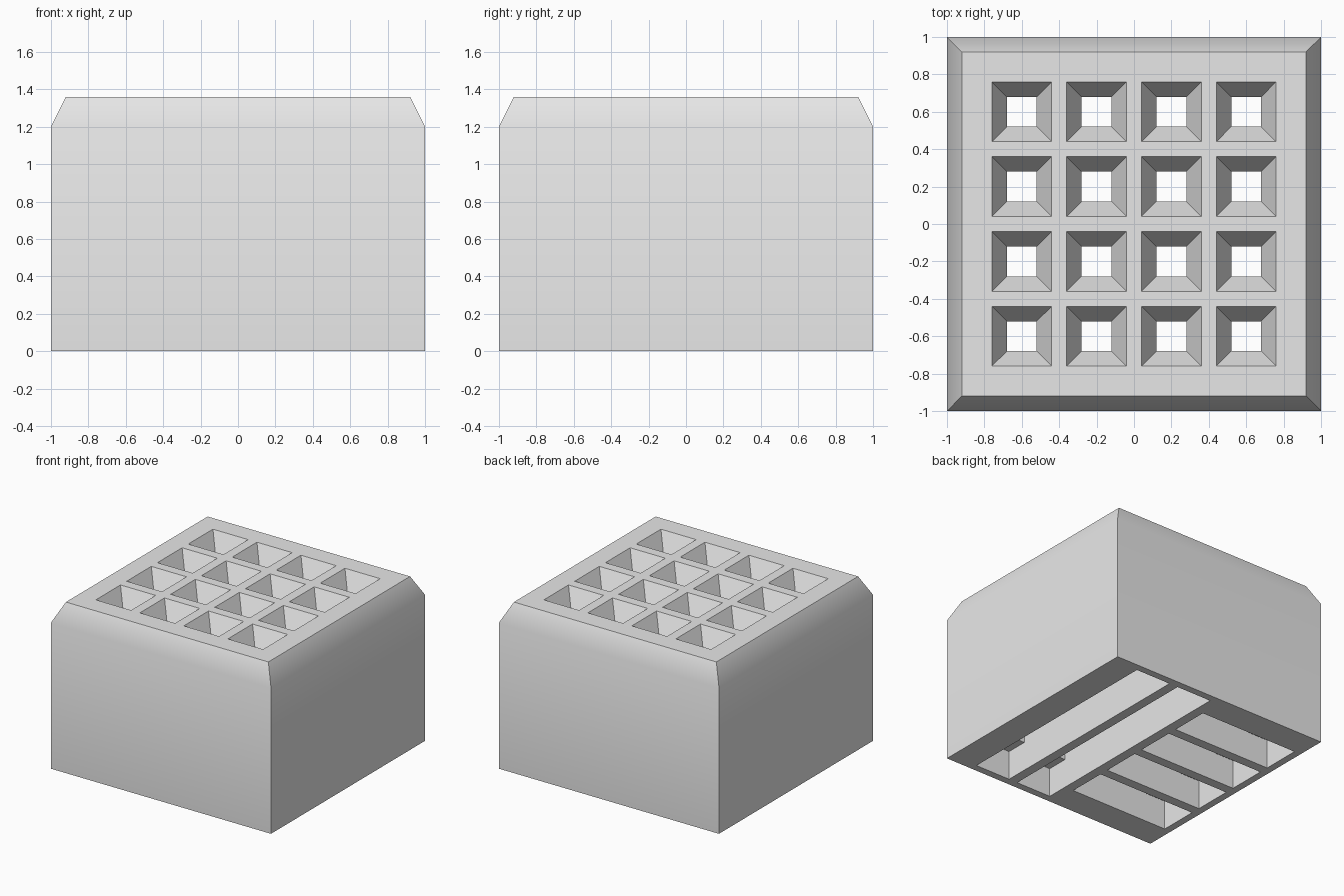
import bpy
import bmesh
from mathutils import Vector

HEIGHT = 1.36
CEILING = 1.2      # underside of the top plate
SLOT = 0.24        # height of the wide lower slots
HALF = 0.16        # half width of a cell
CENTRES = (-0.6, -0.2, 0.2, 0.6)

cube = bpy.data.objects.get("Cube")
if cube:
    bpy.data.objects.remove(cube, do_unlink=True)

grey = bpy.data.materials.new("light_grey")
grey.use_nodes = True
grey.diffuse_color = (0.8, 0.8, 0.8, 1)
grey.node_tree.nodes["Principled BSDF"].inputs["Base Color"].default_value = (0.8, 0.8, 0.8, 1)


def loft(bm, rings):
    """Closed solid through matching rings of points."""
    loops = [[bm.verts.new(p) for p in ring] for ring in rings]
    count = len(loops[0])
    for low, high in zip(loops, loops[1:]):
        for i in range(count):
            j = (i + 1) % count
            bm.faces.new((low[i], low[j], high[j], high[i]))
    bm.faces.new(loops[0][::-1])
    bm.faces.new(loops[-1])


def square(x, y, z, half):
    return [(x + a * half, y + b * half, z) for a, b in ((-1, -1), (1, -1), (1, 1), (-1, 1))]


def finish(bm, name):
    bmesh.ops.recalc_face_normals(bm, faces=bm.faces)
    mesh = bpy.data.meshes.new(name)
    bm.to_mesh(mesh)
    bm.free()
    mesh.materials.append(grey)
    obj = bpy.data.objects.new(name, mesh)
    bpy.context.collection.objects.link(obj)
    return obj


# Block with a steep chamfer round the top
bm = bmesh.new()
loft(bm, [square(0, 0, 0, 1), square(0, 0, CEILING, 1), square(0, 0, HEIGHT, 0.92)])
block = finish(bm, "block")

# Channels: a stepped outline swept across one cell width
bm = bmesh.new()


def channel(centre, start, end, inner_start, inner_end, along):
    outline = [(start, -0.1), (end, -0.1), (end, SLOT), (inner_end, SLOT),
               (inner_end, CEILING), (inner_start, CEILING)]
    if inner_start != start:
        outline += [(inner_start, SLOT), (start, SLOT)]
    rings = []
    for side in (centre - HALF, centre + HALF):
        rings.append([Vector((side, u, z)) if along == "y" else Vector((u, side, z))
                      for u, z in outline])
    loft(bm, rings)


for c in CENTRES[2:]:
    channel(c, -0.94, 0.94, -0.76, 0.76, "y")
for c in CENTRES:
    channel(c, -0.04, -0.94, -0.04, -0.76, "x")
channels = finish(bm, "channel_cutter")

# Tapered openings through the top plate
bm = bmesh.new()
for x in CENTRES:
    for y in CENTRES:
        loft(bm, [square(x, y, CEILING - 0.04, 0.06), square(x, y, HEIGHT + 0.04, 0.18)])
funnels = finish(bm, "funnel_cutter")

# Cut the block, then drop the cutters
bpy.ops.object.select_all(action="DESELECT")
bpy.context.view_layer.objects.active = block
block.select_set(True)
for cutter in (channels, funnels):
    cutter.hide_render = True
    mod = block.modifiers.new(cutter.name, "BOOLEAN")
    mod.operation = "DIFFERENCE"
    mod.solver = "EXACT"
    mod.object = cutter
    bpy.ops.object.modifier_apply(modifier=mod.name)
    bpy.data.objects.remove(cutter, do_unlink=True)

bpy.ops.object.shade_smooth_by_angle()
